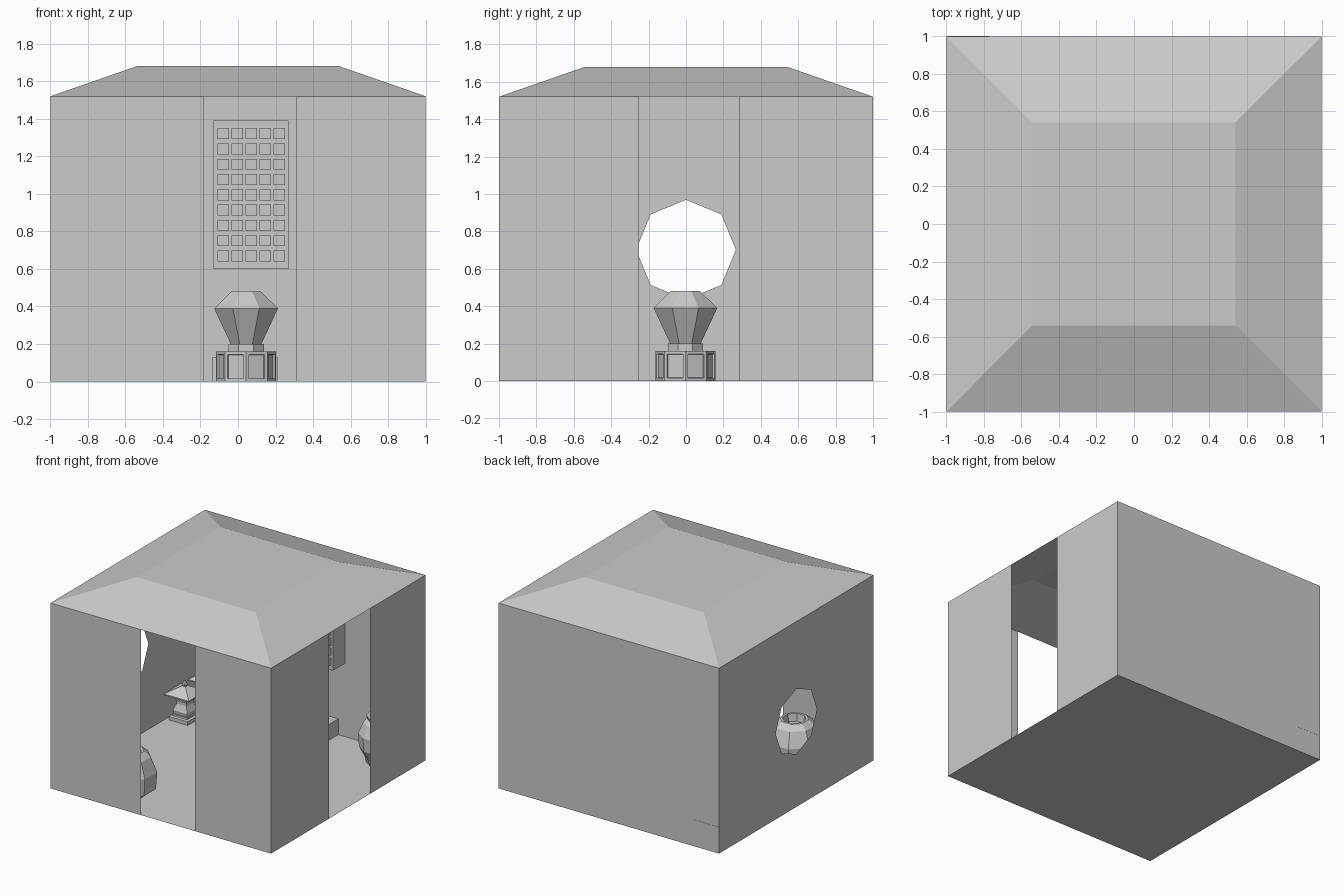
import bpy, bmesh, math
from mathutils import Vector

if "Cube" in bpy.data.objects:
    bpy.data.objects.remove(bpy.data.objects["Cube"])

WALL_H, ROOF_H = 1.52, 1.68


def mesh_object(name, verts, faces):
    mesh = bpy.data.meshes.new(name)
    mesh.from_pydata([tuple(v) for v in verts], [], faces)
    mesh.update()
    obj = bpy.data.objects.new(name, mesh)
    bpy.context.collection.objects.link(obj)
    return obj


def quad(name, a, b, c, d):
    return mesh_object(name, [a, b, c, d], [(0, 1, 2, 3)])


def boxes(name, spans):
    """One object made of boxes, each (x0, x1, y0, y1, z0, z1)."""
    verts, faces = [], []
    for x0, x1, y0, y1, z0, z1 in spans:
        k = len(verts)
        verts += [(x, y, z) for z in (z0, z1)
                  for x, y in ((x0, y0), (x1, y0), (x1, y1), (x0, y1))]
        faces += [tuple(k + i for i in f) for f in
                  ((3, 2, 1, 0), (4, 5, 6, 7), (0, 1, 5, 4),
                   (1, 2, 6, 5), (2, 3, 7, 6), (3, 0, 4, 7))]
    return mesh_object(name, verts, faces)


def lathe(name, centre, profile, sides, turn=0.0):
    """Flat-faced turned part from (radius, height) pairs."""
    verts, faces = [], []
    for r, z in profile:
        for i in range(sides):
            a = turn + 2 * math.pi * i / sides
            verts.append((centre[0] + r * math.cos(a), centre[1] + r * math.sin(a), z))
    for j in range(len(profile) - 1):
        for i in range(sides):
            n = (i + 1) % sides
            faces.append((j * sides + i, j * sides + n, (j + 1) * sides + n, (j + 1) * sides + i))
    last = (len(profile) - 1) * sides
    faces.append(tuple(reversed(range(sides))))
    faces.append(tuple(range(last, last + sides)))
    return mesh_object(name, verts, faces)


# Floor and the thin walls beside the two doorways
quad("floor", (-1, -1, 0), (1, -1, 0), (1, 1, 0), (-1, 1, 0))
for side, x0, x1 in (("left", -1, -0.18), ("right", 0.31, 1)):
    quad("front_wall_" + side, (x0, -1, 0), (x1, -1, 0), (x1, -1, WALL_H), (x0, -1, WALL_H))
for side, y0, y1 in (("front", -1, -0.25), ("back", 0.285, 1)):
    quad("right_wall_" + side, (1, y0, 0), (1, y1, 0), (1, y1, WALL_H), (1, y0, WALL_H))
quad("back_wall", (1, 1, 0), (-1, 1, 0), (-1, 1, WALL_H), (1, 1, WALL_H))

# Left wall with an octagonal window
hole = [(-1, 0.267 * math.cos(i * math.pi / 4), 0.702 + 0.267 * math.sin(i * math.pi / 4))
        for i in range(8)]
rim = [(-1, y, z) for y, z in ((1, 0.7), (1, WALL_H), (0, WALL_H), (-1, WALL_H),
                               (-1, 0.7), (-1, 0), (0, 0), (1, 0))]
mesh_object("left_wall", hole + rim,
            [(i, (i + 1) % 8, 8 + (i + 1) % 8, 8 + i) for i in range(8)])

# Hipped roof with a flat top, open below
square = [(-1, -1), (1, -1), (1, 1), (-1, 1)]
mesh_object("roof", [(x, y, WALL_H) for x, y in square] +
            [(0.54 * x, 0.54 * y, ROOF_H) for x, y in square],
            [(i, (i + 1) % 4, 4 + (i + 1) % 4, 4 + i) for i in range(4)] + [(4, 5, 6, 7)])

# Wall cabinet with a grid of raised tiles and a slim border
boxes("wall_cabinet", [(-0.13, 0.27, 0.845, 1, 0.6, 1.39)])
boxes("cabinet_tiles", [(-0.108 + 0.0745 * i, -0.048 + 0.0745 * i, 0.815, 0.85,
                         0.64 + 0.0815 * j, 0.698 + 0.0815 * j)
                        for i in range(5) for j in range(9)])

# Low block against the back wall
boxes("low_block", [(-0.135, 0.21, 0.85, 1, 0, 0.13)])

# Central stand: panelled octagonal base, neck and flared bowl
C = (0.043, -0.003)
base = lathe("stand_base", C, [(0.16, 0), (0.16, 0.16)], 8)
bm = bmesh.new()
bm.from_mesh(base.data)
sides = [f for f in bm.faces if len(f.verts) == 4]
bmesh.ops.inset_individual(bm, faces=sides, thickness=0.022, depth=0)
bmesh.ops.inset_individual(bm, faces=sides, thickness=0.003, depth=-0.01)
bm.to_mesh(base.data)
bm.free()
T = math.pi / 8
lathe("stand_neck", C, [(0.102, 0.16), (0.102, 0.2)], 8, T)
lathe("stand_bowl", C, [(0.088, 0.2), (0.184, 0.39), (0.085, 0.48)], 8, T)

# Pair of square lanterns along the left wall
Q, S = math.pi / 4, math.sqrt(2)
for n, y in enumerate((0.575, 0.888)):
    c = (-0.884, y)
    parts = (("foot", [(0.085, 0), (0.085, 0.03), (0.068, 0.035), (0.068, 0.05)]),
             ("body", [(0.06, 0.05), (0.065, 0.08), (0.045, 0.13), (0.045, 0.15), (0.062, 0.21)]),
             ("cap", [(0.113, 0.207), (0.113, 0.217), (0.055, 0.25), (0.018, 0.27)]))
    for part, prof in parts:
        lathe(f"lantern_{part}_{n}", c, [(r * S, z) for r, z in prof], 4, Q)
    lathe(f"lantern_finial_{n}", c, [(0.012, 0.265), (0.022, 0.285), (0.008, 0.315)], 6)

# Barrel-shaped jar in the back right corner
lathe("barrel_jar", (0.75, 0.8), [(0.12, 0), (0.13, 0.04), (0.175, 0.13), (0.18, 0.24),
                                  (0.14, 0.33), (0.11, 0.35), (0.12, 0.38)], 10)

# Faceted urn in the front left corner, with a sunken mouth
lathe("faceted_urn", (-0.5, -0.69), [(0.16, 0), (0.2, 0.03), (0.21, 0.17), (0.16, 0.29),
                                     (0.11, 0.33), (0.09, 0.33), (0.08, 0.27)], 8, T)
